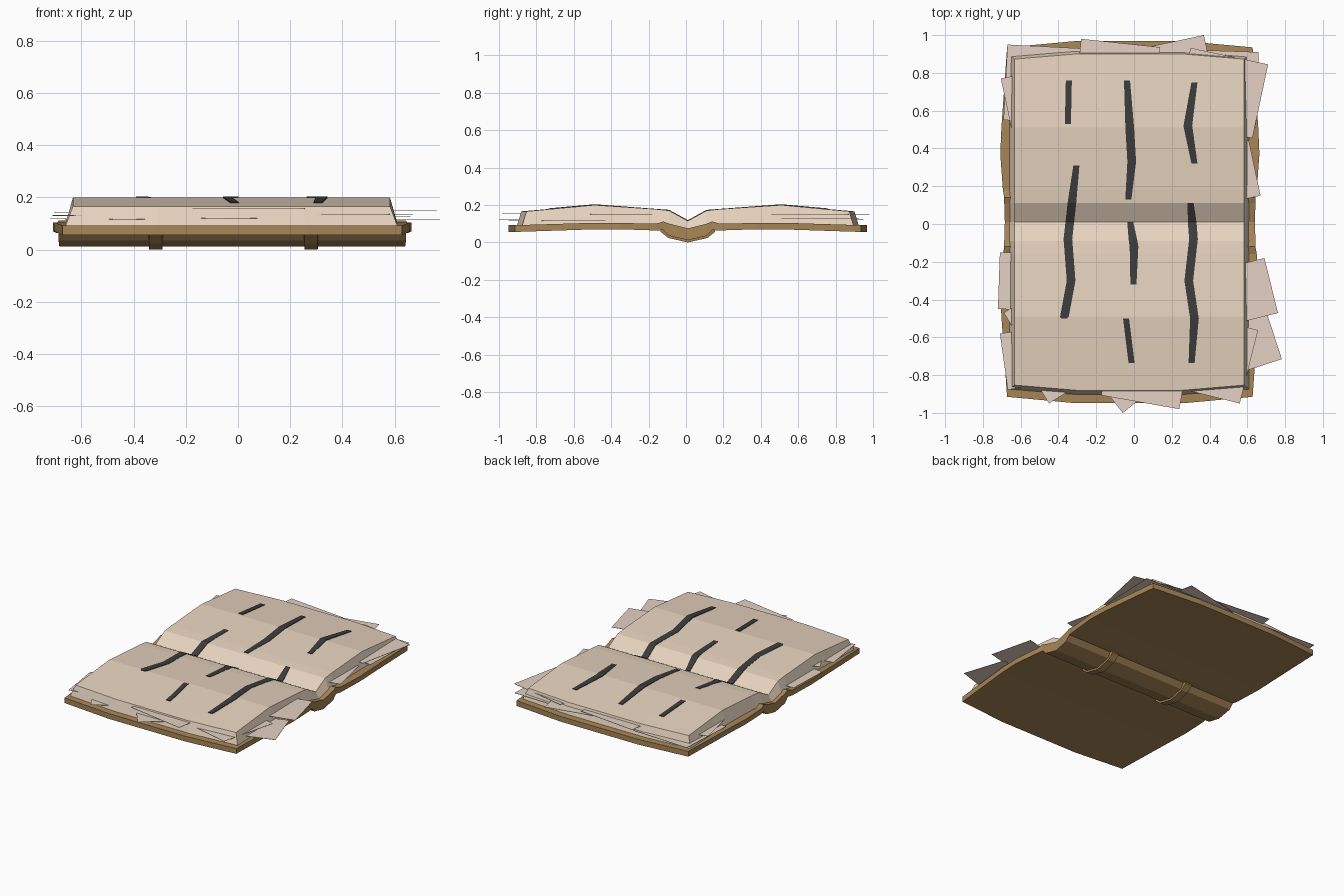
import bpy, bmesh, math
from mathutils import Vector

if "Cube" in bpy.data.objects:
    bpy.data.objects.remove(bpy.data.objects["Cube"])


def material(name, r, g, b):
    m = bpy.data.materials.new(name)
    m.diffuse_color = (*[(c / 255) ** 2.2 for c in (r, g, b)], 1)
    m.use_nodes = True
    m.node_tree.nodes["Principled BSDF"].inputs["Base Color"].default_value = m.diffuse_color
    return m


COVER = material("brown leather", 166, 133, 88)
PAGE = material("cream paper", 230, 210, 189)
LOOSE = material("aged paper", 228, 208, 194)
INK = material("black ink", 62, 62, 62)
CY = 0.01  # gutter line


def finish(bm, name, mat):
    bmesh.ops.recalc_face_normals(bm, faces=bm.faces)
    me = bpy.data.meshes.new(name)
    bm.to_mesh(me)
    bm.free()
    me.materials.append(mat)
    ob = bpy.data.objects.new(name, me)
    bpy.context.collection.objects.link(ob)
    return ob


def loft(name, half, cx, bow, mat):
    """Solid slab from half stations (y_bot, y_top, z_bot, z_top, halfwidth_bot,
    halfwidth_top), gutter outwards, mirrored about the gutter; ends bow out."""
    stations = [(-a, -b, *r) for a, b, *r in reversed(half[1:])] + list(half)
    us = (-1, -0.45, 0.45, 1)
    bm = bmesh.new()
    rows = []
    last = len(stations) - 1
    for i, (yb, yt, zb, zt, wb, wt) in enumerate(stations):
        push = -bow if i == 0 else bow if i == last else 0
        row = []
        for y, z, w in ((yb, zb, wb), (yt, zt, wt)):
            row.append([bm.verts.new((cx + u * w, CY + y + (push if abs(u) < 1 else 0), z))
                        for u in us])
        rows.append(row[0] + row[1][::-1])  # closed ring
    n = len(rows[0])
    for a, b in zip(rows, rows[1:]):
        for k in range(n):
            bm.faces.new((a[k], a[(k + 1) % n], b[(k + 1) % n], b[k]))
    for r in (rows[0], rows[-1]):
        for k in range(3):
            bm.faces.new((r[k], r[k + 1], r[n - 2 - k], r[n - 1 - k]))
    return finish(bm, name, mat)


# cover boards, hinges and spine in one bent slab
loft("cover", [(0, 0, .012, .075, .662, .662), (.10, .10, .035, .10, .665, .665),
               (.13, .13, .066, .112, .665, .665), (.17, .17, .064, .10, .672, .672),
               (.36, .36, .07, .104, .686, .686), (.50, .50, .07, .105, .68, .68),
               (.925, .925, .056, .092, .65, .65)], -.022, .033, COVER)

# raised bands across the spine
for i, x in enumerate((-.315, .28)):
    loft(f"spine_band_{i + 1}", [(0, 0, 0, .05, .025, .03), (.105, .105, .024, .07, .025, .03),
                                 (.145, .145, .056, .08, .025, .03)], x, 0, COVER)

# page block
TOP = [(0, .115), (.10, .17), (.50, .20), (.88, .166)]
loft("page_block", [(0, 0, .07, .115, .635, .607), (.10, .10, .095, .17, .635, .607),
                    (.17, .17, .098, .178, .635, .607), (.50, .50, .10, .20, .635, .607),
                    (.885, .863, .092, .166, .635, .607)], -.025, .028, PAGE)


def top_z(y):
    y = abs(y - CY)
    for (a, za), (b, zb) in zip(TOP, TOP[1:]):
        if y <= b:
            return za + (zb - za) * (y - a) / (b - a)
    return TOP[-1][1]


# ink strokes draped on the pages
STROKES = [
    [(-.345, .76), (-.35, .53)],
    [(-.037, .76), (-.022, .5), (-.012, .33), (-.03, .13)],
    [(.32, .75), (.285, .52), (.32, .32)],
    [(-.305, .31), (-.33, .1), (-.35, -.08), (-.333, -.3), (-.37, -.5)],
    [(-.02, .01), (0, -.12), (-.003, -.32)],
    [(.30, .11), (.315, -.08), (.29, -.3), (.32, -.5), (.305, -.735)],
    [(-.042, -.5), (-.013, -.735)],
]
for i, path in enumerate(STROKES):
    ys = {y for _, y in path}
    ys |= {CY + s * b for b, _ in TOP for s in (-1, 1) if path[-1][1] < CY + s * b < path[0][1]}
    bm = bmesh.new()
    prev = None
    for y in sorted(ys, reverse=True):
        for (xa, ya), (xb, yb) in zip(path, path[1:]):
            if yb <= y <= ya:
                x = xa + (xb - xa) * (y - ya) / (yb - ya)
                break
        w = .016 if y in (path[0][1], path[-1][1]) else .023
        z = top_z(y)
        ring = [bm.verts.new((x + sx * w, y, z + dz))
                for sx, dz in ((-1, -.002), (1, -.002), (1, .004), (-1, .004))]
        if prev:
            for k in range(4):
                bm.faces.new((prev[k], prev[(k + 1) % 4], ring[(k + 1) % 4], ring[k]))
        else:
            bm.faces.new(ring)
        prev = ring
    bm.faces.new(prev)
    finish(bm, f"ink_stroke_{i + 1}", INK)

# loose sheets: protruding corner x, y, tilt in degrees, height
SHEETS = [
    (-.67, .95, -3, .12), (-.28, .98, -6, .15), (.37, 1.0, 12, .14), (.66, .91, -2, .125),
    (.71, .845, -12, .15), (.67, .15, 12, .135), (-.705, .77, 12, .14), (.69, -.18, 14, .15),
    (.69, -.43, 18, .115), (-.71, -.15, -2, .12), (-.69, -.47, 32, .14), (-.71, -.58, 8, .13),
    (-.45, -.95, 32, .115), (-.06, -1.0, 38, .12), (.24, -.98, -10, .155), (.56, -.95, -14, .135),
]
for i, (x, y, deg, z) in enumerate(SHEETS):
    a = math.radians(deg)
    # the sheet runs inwards from its corner
    sx = -1 if x > .3 or i == 14 else 1
    sy = -1 if y > .5 or -.7 < y < 0 else 1
    if i == 5:
        sy = 1
    lx, ly = (.42, .4) if abs(y) > .7 else (.32, .3)
    if i == 15:
        lx = .5
    ex = Vector((math.cos(a), math.sin(a), 0)) * sx * lx
    ey = Vector((-math.sin(a), math.cos(a), 0)) * sy * ly
    c = Vector((x, y, z))
    bm = bmesh.new()
    lo = [bm.verts.new(p) for p in (c, c + ex, c + ex + ey, c + ey)]
    f = bm.faces.new(lo)
    up = bmesh.ops.extrude_face_region(bm, geom=[f])["geom"]
    for v in up:
        if isinstance(v, bmesh.types.BMVert):
            v.co.z += .002
    finish(bm, f"loose_sheet_{i + 1}", LOOSE)
